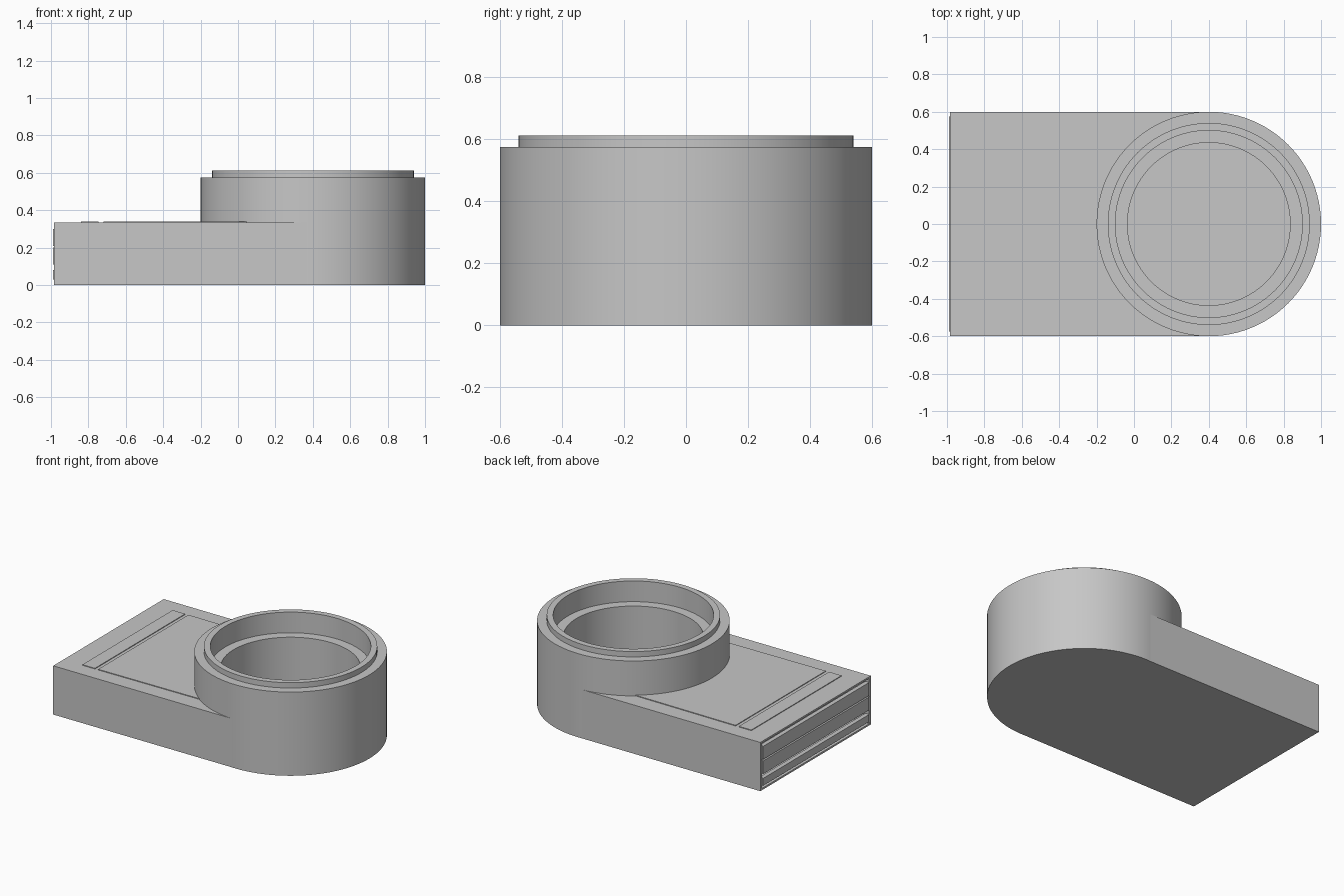
import bpy, bmesh
from math import sin, cos, pi, radians

cube = bpy.data.objects.get("Cube")
if cube:
    bpy.data.objects.remove(cube, do_unlink=True)

# One plain grey for the whole housing
grey = bpy.data.materials.new("grey")
grey.use_nodes = True
GREY = (0.57, 0.57, 0.57, 1)
grey.diffuse_color = GREY
grey.node_tree.nodes["Principled BSDF"].inputs["Base Color"].default_value = GREY

CX, R, SEGMENTS = 0.4, 0.6, 96
END, WALL = -0.985, 0.025


def finish(name, bm):
    bmesh.ops.recalc_face_normals(bm, faces=bm.faces)
    mesh = bpy.data.meshes.new(name)
    bm.to_mesh(mesh)
    bm.free()
    mesh.materials.append(grey)
    obj = bpy.data.objects.new(name, mesh)
    bpy.context.collection.objects.link(obj)
    bpy.ops.object.select_all(action="DESELECT")
    obj.select_set(True)
    bpy.context.view_layer.objects.active = obj
    bpy.ops.object.shade_smooth_by_angle(angle=radians(30))


def prism(outline, z0, z1):
    bm = bmesh.new()
    base = bm.faces.new([bm.verts.new((x, y, z0)) for x, y in outline])
    extruded = bmesh.ops.extrude_face_region(bm, geom=[base])["geom"]
    for v in extruded:
        if isinstance(v, bmesh.types.BMVert):
            v.co.z = z1
    bmesh.ops.recalc_face_normals(bm, faces=bm.faces)
    return bm


def arc(r, a0, a1, n):
    angles = [radians(a0 + (a1 - a0) * i / n) for i in range(n + 1)]
    return [(CX + r * cos(a), r * sin(a)) for a in angles]


def lathe(name, profile):
    bm = bmesh.new()
    verts = [bm.verts.new((CX + r, 0, z)) for r, z in profile]
    edges = [bm.edges.new(pair) for pair in zip(verts, verts[1:])]
    bmesh.ops.spin(bm, geom=verts + edges, cent=(CX, 0, 0), axis=(0, 0, 1),
                   angle=2 * pi, steps=SEGMENTS, use_merge=True)
    bmesh.ops.remove_doubles(bm, verts=bm.verts, dist=0.0001)
    finish(name, bm)


def box(name, x0, x1, y, z0, z1):
    finish(name, prism([(x0, -y), (x1, -y), (x1, y), (x0, y)], z0, z1))


# Round cup with an outer shoulder, raised lip and inner ledge
lathe("round_cup", [(0, 0), (R, 0), (R, 0.575), (0.54, 0.575), (0.54, 0.612),
                    (0.5, 0.612), (0.5, 0.47), (0.435, 0.47), (0.435, 0.008), (0, 0.008)])

# Rectangular body, curved where it meets the cup, hollow behind the end face
body = prism([(END, R), (END, -R)] + arc(R - 0.001, 270, 90, 48), 0, 0.335)
end_face = min(body.faces, key=lambda f: f.calc_center_median().x)
bmesh.ops.inset_region(body, faces=[end_face], thickness=WALL)
for v in end_face.verts:
    v.co.z = 0.012 if v.co.z < 0.1 else 0.323
rim = list(end_face.verts)
hollow = bmesh.ops.extrude_face_region(body, geom=[end_face])["geom"]
bmesh.ops.delete(body, geom=[f for f in body.faces if set(f.verts) == set(rim)], context="FACES")
bmesh.ops.translate(body, verts=[v for v in hollow if isinstance(v, bmesh.types.BMVert)],
                    vec=(0.15, 0, 0))
finish("rectangular_body", body)

# Thin covers on top of the body, split by a narrow gap
box("end_cover", -0.84, -0.745, 0.49, 0.33, 0.34)
finish("main_cover", prism([(-0.72, 0.49), (-0.72, -0.49)]
                           + arc(R - 0.01, 235, 125, 32), 0.33, 0.34))

# Slatted panels spanning the open end
for name, z0, z1 in (("upper_end_panel", 0.21, 0.3), ("middle_end_panel", 0.11, 0.2),
                     ("lower_end_panel", 0.03, 0.08)):
    box(name, END - 0.005, END + 0.025, R - WALL, z0, z1)
